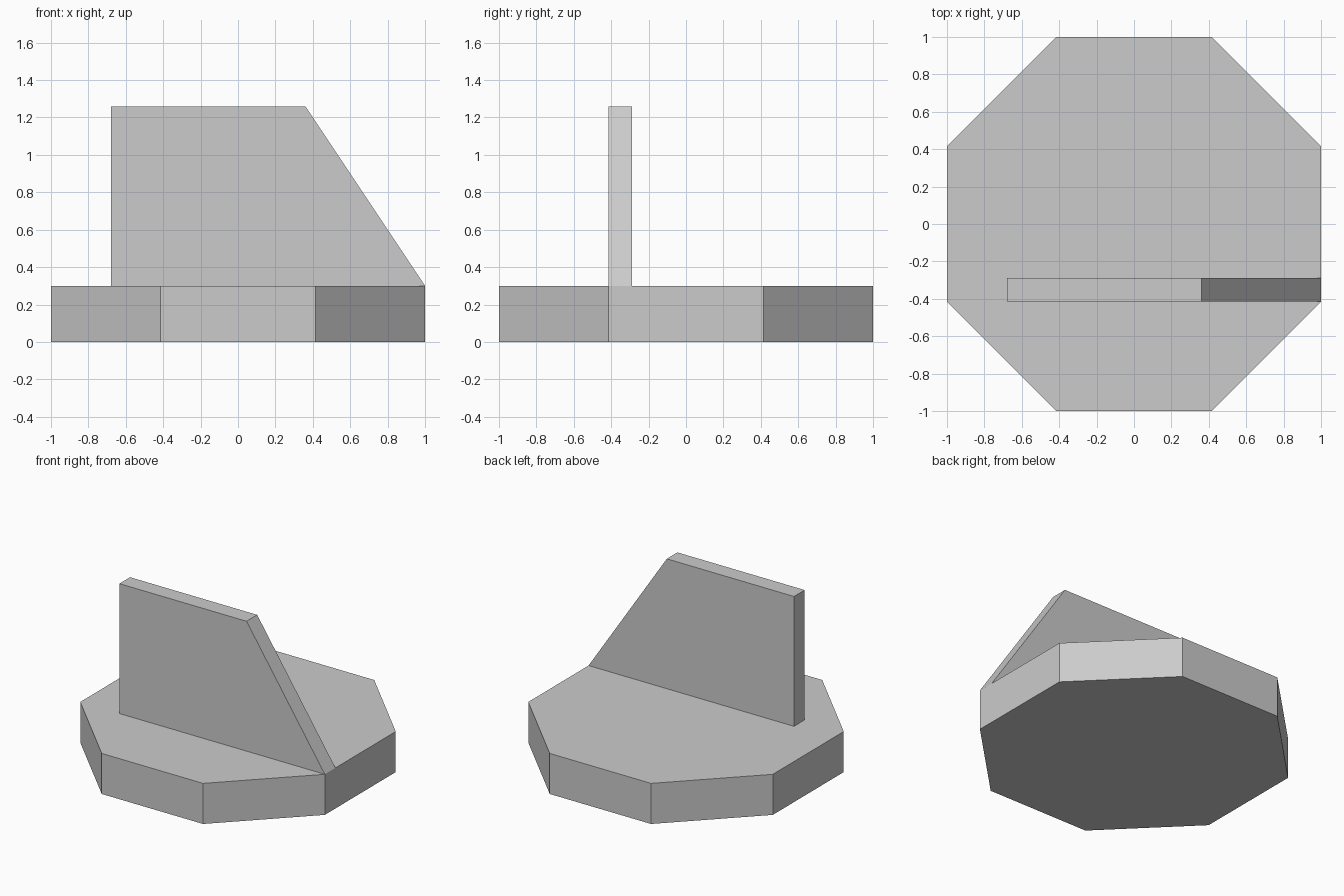
import bpy, bmesh, math
from mathutils import Matrix

cube = bpy.data.objects.get("Cube")
if cube:
    bpy.data.objects.remove(cube, do_unlink=True)

GREY = (0.6, 0.6, 0.6, 1.0)
BASE_TOP = 0.3
FIN_TOP = 1.26

mat = bpy.data.materials.new("light grey")
mat.diffuse_color = GREY
mat.use_nodes = True
mat.node_tree.nodes["Principled BSDF"].inputs["Base Color"].default_value = GREY


def add_object(name, bm):
    bmesh.ops.recalc_face_normals(bm, faces=bm.faces)
    mesh = bpy.data.meshes.new(name)
    bm.to_mesh(mesh)
    bm.free()
    mesh.materials.append(mat)
    obj = bpy.data.objects.new(name, mesh)
    bpy.context.collection.objects.link(obj)
    return obj


# Octagonal base with flat sides facing the axes
half_step = math.pi / 8
radius = 1 / math.cos(half_step)
bm = bmesh.new()
bmesh.ops.create_cone(
    bm, cap_ends=True, segments=8, radius1=radius, radius2=radius, depth=BASE_TOP,
    matrix=Matrix.Translation((0, 0, BASE_TOP / 2)) @ Matrix.Rotation(half_step, 4, "Z"))
add_object("octagonal_base", bm)

# Upright fin: sloped profile extruded through its thickness
front_y, back_y = -math.tan(half_step), -0.29
profile = [(-0.68, BASE_TOP), (1.0, BASE_TOP), (0.36, FIN_TOP), (-0.68, FIN_TOP)]
bm = bmesh.new()
face = bm.faces.new([bm.verts.new((x, front_y, z)) for x, z in profile])
grown = bmesh.ops.extrude_face_region(bm, geom=[face], use_keep_orig=True)
verts = [v for v in grown["geom"] if isinstance(v, bmesh.types.BMVert)]
bmesh.ops.translate(bm, verts=verts, vec=(0, back_y - front_y, 0))
add_object("upright_fin", bm)
